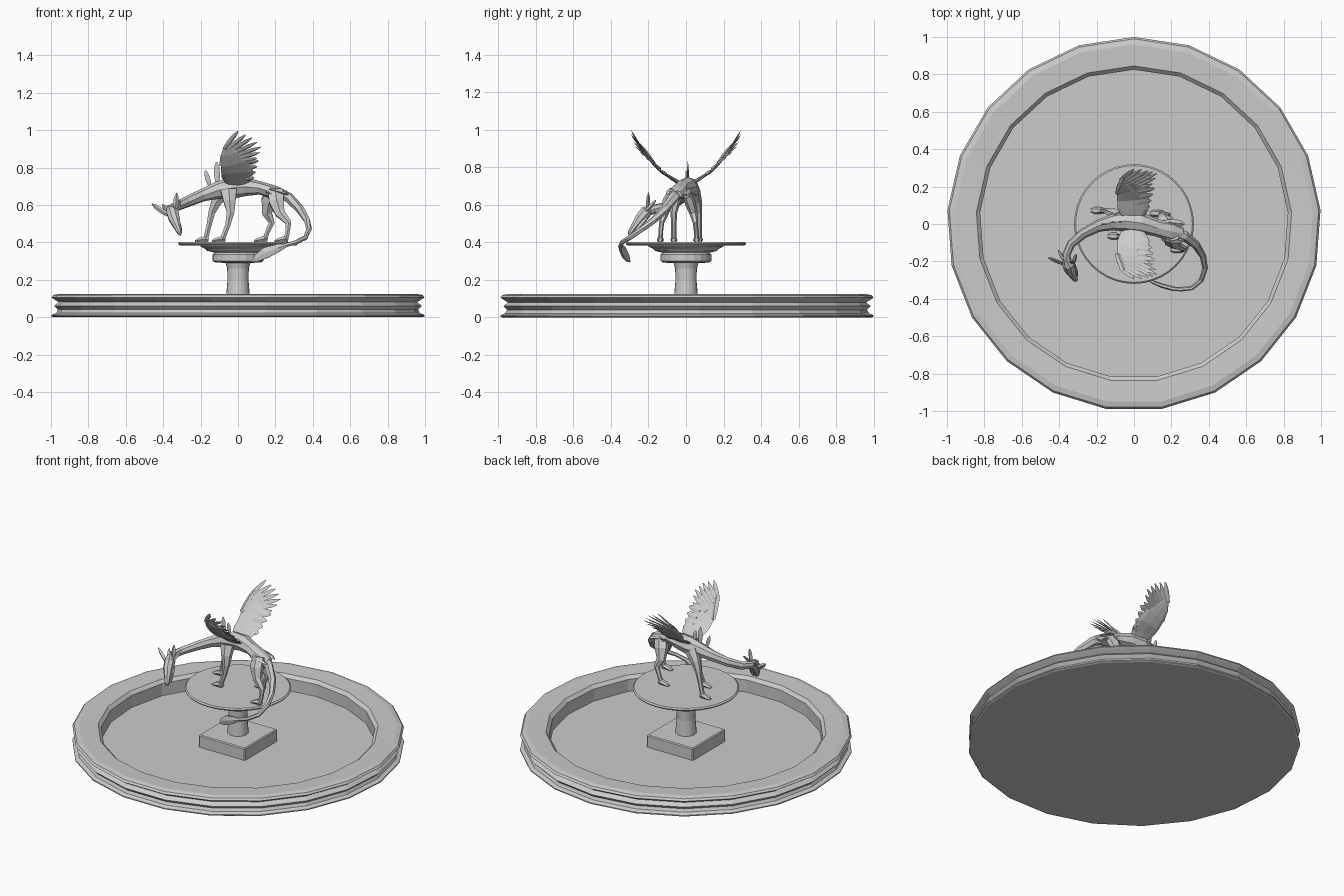
import bpy, bmesh, math
from mathutils import Vector

X, Y, Z = Vector((1, 0, 0)), Vector((0, 1, 0)), Vector((0, 0, 1))


def finish(name, bm):
    bmesh.ops.recalc_face_normals(bm, faces=bm.faces[:])
    me = bpy.data.meshes.new(name)
    bm.to_mesh(me)
    bm.free()
    ob = bpy.data.objects.new(name, me)
    bpy.context.collection.objects.link(ob)
    return ob


def skin(name, rings):
    """Join rings of points into a closed, capped surface."""
    bm = bmesh.new()
    rows = [[bm.verts.new(p) for p in r] for r in rings]
    n = len(rows[0])
    for r, s in zip(rows, rows[1:]):
        for i in range(n):
            j = (i + 1) % n
            bm.faces.new((r[i], r[j], s[j], s[i]))
    bm.faces.new(rows[0])
    bm.faces.new(rows[-1])
    return finish(name, bm)


def lathe(name, profile, sides):
    angles = [math.pi / 2 + 2 * math.pi * i / sides for i in range(sides)]
    return skin(name, [[(r * math.cos(a), r * math.sin(a), z) for a in angles]
                       for r, z in profile])


def loft(name, path, ref=Z, sides=8):
    """Tube along (x, y, z, half width across ref, half width along ref)."""
    pts = [Vector(p[:3]) for p in path]
    rings = []
    for i, p in enumerate(path):
        t = (pts[min(i + 1, len(pts) - 1)] - pts[max(i - 1, 0)]).normalized()
        side = t.cross(ref).normalized()
        up = side.cross(t)
        rings.append([pts[i] + side * p[3] * math.cos(a) + up * p[4] * math.sin(a)
                      for a in (2 * math.pi * k / sides for k in range(sides))])
    return skin(name, rings)


def blade(name, a, b, width, ref, thick=0.004):
    """Pointed feather, horn or spike from a to b."""
    a, b = Vector(a), Vector(b)
    path = [(*a.lerp(b, f), width * w, thick * w)
            for f, w in ((0, .6), (.35, 1), (.75, .9), (1, .2))]
    return loft(name, path, ref, 4)


# Fountain: basin, plinth, column with capital, plate
lathe("basin", [(.99, 0), (1, .005), (1, .012), (.975, .022), (.965, .04), (.985, .06),
                (.96, .08), (.985, .095), (1, .105), (.99, .118), (.96, .125), (.845, .12),
                (.825, .10), (.825, .02)], 21)
bm = bmesh.new()
bmesh.ops.create_cube(bm, size=1)
for v in bm.verts:
    v.co = (v.co.x * .34, v.co.y * .34, .055 + v.co.z * .09)
bmesh.ops.bevel(bm, geom=bm.edges[:], offset=.006, segments=1, affect='EDGES')
finish("plinth", bm)
lathe("column", [(.065, .09), (.062, .13), (.056, .2), (.058, .26), (.066, .29), (.12, .292),
                 (.135, .30), (.135, .335), (.125, .345), (.165, .355), (.175, .365),
                 (.2, .378), (.2, .388)], 20)
lathe("plate", [(.31, .383), (.318, .388), (.32, .395), (.312, .402)], 40)

# Body with neck, tail and spade tip
loft("body", [(.26, -.05, .655, .03, .02), (.20, -.04, .665, .052, .037),
              (.12, -.02, .69, .046, .035), (.04, .005, .697, .055, .05),
              (-.04, .015, .69, .056, .058), (-.11, .01, .678, .044, .046),
              (-.19, -.01, .652, .032, .034), (-.27, -.05, .618, .027, .03),
              (-.335, -.105, .59, .023, .026), (-.362, -.165, .578, .022, .024),
              (-.355, -.21, .565, .024, .026)])
loft("tail", [(.19, -.04, .67, .035, .03), (.27, -.065, .64, .028, .028),
              (.33, -.11, .58, .023, .023), (.368, -.17, .52, .018, .019),
              (.38, -.235, .47, .015, .016), (.36, -.30, .425, .013, .013),
              (.31, -.342, .40, .012, .012), (.24, -.35, .38, .012, .012)], sides=6)
loft("tail_tip", [(.26, -.35, .384, .01, .01), (.215, -.347, .37, .012, .024),
                  (.15, -.33, .345, .012, .034), (.10, -.31, .315, .009, .022),
                  (.075, -.298, .297, .003, .004)], sides=6)

# Head, jaw, horns and ears
loft("head", [(-.365, -.19, .58, .02, .02), (-.35, -.215, .56, .034, .034),
              (-.34, -.245, .525, .032, .03), (-.325, -.275, .485, .021, .02),
              (-.313, -.297, .452, .014, .014), (-.308, -.302, .438, .006, .006)])
loft("jaw", [(-.335, -.215, .53, .02, .012), (-.315, -.25, .485, .015, .012),
             (-.305, -.275, .452, .007, .006)], sides=6)
for a, b, w in (((-.375, -.215, .545), (-.46, -.18, .605), .014),
                ((-.37, -.205, .57), (-.405, -.14, .60), .012),
                ((-.335, -.205, .575), (-.328, -.20, .665), .014),
                ((-.325, -.215, .565), (-.31, -.16, .625), .011)):
    blade("horn", a, b, w, Y, .01)

# Legs: thigh to ankle, then paw
legs = {
    "front_leg_right": [(-.05, -.035, .68, .03, .05), (-.045, -.055, .62, .027, .037),
                        (-.04, -.065, .56, .018, .023), (-.055, -.065, .49, .014, .016),
                        (-.08, -.065, .425, .014, .015), (-.085, -.065, .402, .015, .016)],
    "front_leg_left": [(-.07, .045, .68, .03, .045), (-.115, .06, .62, .025, .032),
                       (-.14, .068, .56, .018, .021), (-.155, .07, .49, .014, .015),
                       (-.17, .072, .43, .013, .015), (-.175, .072, .402, .014, .016)],
    "hind_leg_right": [(.20, -.07, .68, .022, .045), (.205, -.095, .62, .03, .046),
                       (.225, -.115, .555, .022, .03), (.27, -.13, .505, .014, .018),
                       (.265, -.135, .45, .012, .013), (.25, -.137, .402, .014, .016)],
    "hind_leg_left": [(.19, -.01, .68, .022, .045), (.165, .02, .62, .03, .046),
                      (.155, .04, .555, .022, .03), (.18, .05, .505, .014, .018),
                      (.155, .055, .45, .012, .013), (.14, .057, .402, .014, .016)],
}
for name, path in legs.items():
    loft(name, path, X, 6)
    x, y = path[-1][:2]
    loft(name + "_paw", [(x + .018, y, .413, .013, .01), (x - .005, y, .418, .018, .017),
                         (x - .035, y, .412, .019, .012), (x - .055, y, .406, .01, .005)],
         Z, 6)

# Dorsal spikes and haunch tufts
for a, b, w in (((-.11, .01, .715), (-.115, .01, .83), .016),
                ((-.15, .0, .70), (-.175, .0, .785), .013),
                ((-.07, .012, .735), (-.08, .012, .80), .014)):
    blade("dorsal_spike", a, b, w, Y)
for y in (-.09, .0):
    blade("haunch_tuft", (.17, y + .01, .685), (.27, y, .655), .02, Z, .01)
    blade("haunch_tuft", (.15, y + .01, .67), (.245, y, .635), .018, Z, .01)

# Wings: arm sheet, coverts and fanned flight feathers on both sides
tips = [(.0, .292, .995), (.04, .292, .975), (.075, .285, .96), (.10, .28, .935),
        (.122, .27, .91), (.115, .245, .88), (.10, .215, .85)]
for s, label in ((1, "left"), (-1, "right")):
    normal = Vector((0, -.75 * s, .65))
    loft("wing_arm_" + label,
         [(-.01, s * .035, .715, .012, .06), (-.005, s * .08, .745, .008, .082),
          (-.005, s * .13, .775, .007, .085), (-.02, s * .175, .82, .007, .075),
          (-.045, s * .215, .87, .005, .05), (-.055, s * .235, .90, .003, .022)], X, 8)
    blade("wing_edge_" + label, (-.09, s * .16, .81), (-.055, s * .25, .93), .018, normal, .009)
    for i, (x, y, z) in enumerate(tips):
        f = i / (len(tips) - 1)
        root = (-.075 + .06 * f, s * (.235 - .06 * f), .90 - .07 * f)
        blade(f"flight_feather_{label}", root, (x, s * y, z), .014, normal)
    for i in range(4):
        y, z = .075 + .032 * i, .74 + .03 * i
        blade(f"covert_{label}", (.02, s * y, z), (.085 + .008 * i, s * (y + .02), z + .005),
              .019, normal)
